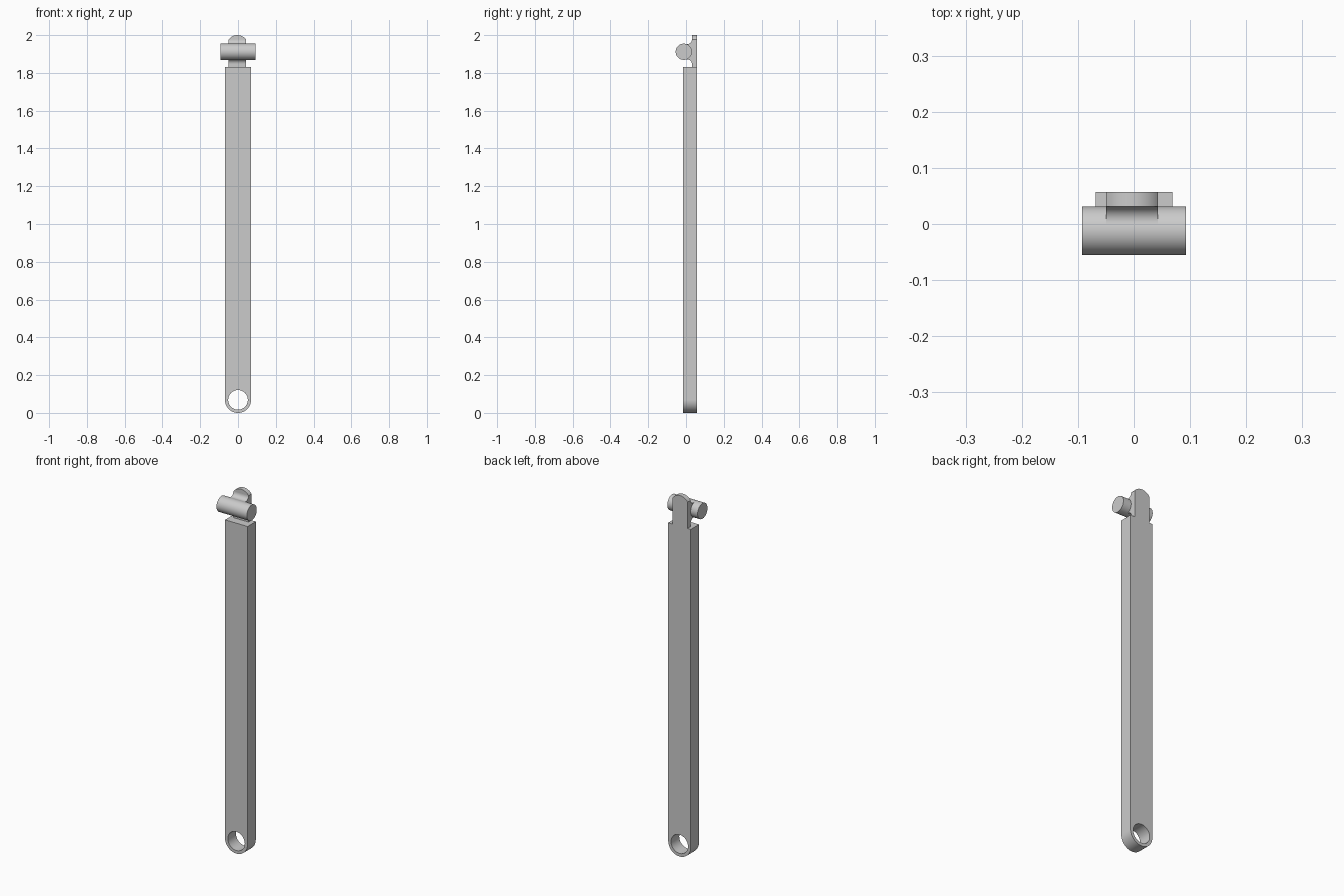
import bpy, bmesh
from math import sin, cos, pi, radians, sqrt, atan2, asin
from mathutils import Vector

cube = bpy.data.objects.get("Cube")
if cube:
    bpy.data.objects.remove(cube, do_unlink=True)

# Single grey material
grey = bpy.data.materials.new("light_grey")
grey.use_nodes = True
colour = (0.6, 0.6, 0.6, 1)
grey.diffuse_color = colour
grey.node_tree.nodes["Principled BSDF"].inputs["Base Color"].default_value = colour


def arc(cx, cz, r, start, end, steps):
    """Points along a circular arc, angles in radians."""
    return [(cx + r * cos(start + (end - start) * i / steps),
             cz + r * sin(start + (end - start) * i / steps)) for i in range(steps + 1)]


def prism(name, outline, low, high, axis):
    """Extrude an outline along x (outline in y, z) or along y (outline in x, z)."""
    def place(a, b, depth):
        return (depth, a, b) if axis == "x" else (a, depth, b)
    bm = bmesh.new()
    face = bm.faces.new([bm.verts.new(place(a, b, low)) for a, b in outline])
    new = bmesh.ops.extrude_face_region(bm, geom=[face])["geom"]
    verts = [v for v in new if isinstance(v, bmesh.types.BMVert)]
    bmesh.ops.translate(bm, verts=verts, vec=Vector(place(0, 0, high - low)))
    bmesh.ops.recalc_face_normals(bm, faces=bm.faces)
    mesh = bpy.data.meshes.new(name)
    bm.to_mesh(mesh)
    bm.free()
    mesh.materials.append(grey)
    obj = bpy.data.objects.new(name, mesh)
    bpy.context.collection.objects.link(obj)
    return obj


def smooth(obj):
    bpy.ops.object.select_all(action="DESELECT")
    obj.select_set(True)
    bpy.context.view_layer.objects.active = obj
    bpy.ops.object.shade_smooth_by_angle(angle=radians(30))
    obj.modifiers.new("weighted_normals", "WEIGHTED_NORMAL").keep_sharp = True


HALF, BACK, FRONT, BAR_TOP = 0.069, 0.057, -0.015, 1.83

# Long bar with a rounded lower end
bar = prism("bar", [(HALF, BAR_TOP), (-HALF, BAR_TOP)]
            + arc(0, HALF, HALF, pi, 2 * pi, 32), FRONT, BACK, "y")

# Round hole through the lower end
cutter = prism("hole_cutter", arc(0, HALF, 0.052, 0, 2 * pi, 48)[:-1],
               FRONT - 0.1, BACK + 0.1, "y")
cutter.hide_render = True
hole = bar.modifiers.new("hole", "BOOLEAN")
hole.operation, hole.solver, hole.object = "DIFFERENCE", "EXACT", cutter
bpy.context.view_layer.objects.active = bar
bpy.ops.object.modifier_apply(modifier="hole")
bpy.data.objects.remove(cutter, do_unlink=True)

# Cross pin
R, PY, PZ = 0.043, -0.012, 1.912
pin = prism("cross_pin", arc(PY, PZ, R, 0, 2 * pi, 64)[:-1], -0.093, 0.093, "x")

# Neck plate with an arched top
LEFT, RIGHT, MID, SHOULDER = -0.05, 0.043, -0.0035, 1.976
half_w = (RIGHT - LEFT) / 2
rise = 2.0 - SHOULDER
crown_r = (half_w ** 2 + rise ** 2) / (2 * rise)
spread = asin(half_w / crown_r)
neck_front = PY + R
neck = prism("neck_plate", [(LEFT, BAR_TOP), (RIGHT, BAR_TOP)]
             + arc(MID, 2.0 - crown_r, crown_r, pi / 2 - spread, pi / 2 + spread, 16),
             neck_front, BACK, "y")

# Fillet web blending the pin into the neck, above and below
f = 0.024
fy, dz = neck_front - f, 2 * sqrt(R * f)
touch = atan2(-dz, PY - fy)
upper = arc(fy, PZ + dz, f, touch, 0, 12)
lower = [(y, 2 * PZ - z) for y, z in reversed(upper)]
web = prism("fillet_web", upper + [(neck_front + 0.005, PZ + dz), (neck_front + 0.005, PZ - dz)]
            + lower + [(PY, PZ)], LEFT, RIGHT, "x")

for part in (bar, pin, neck, web):
    smooth(part)
